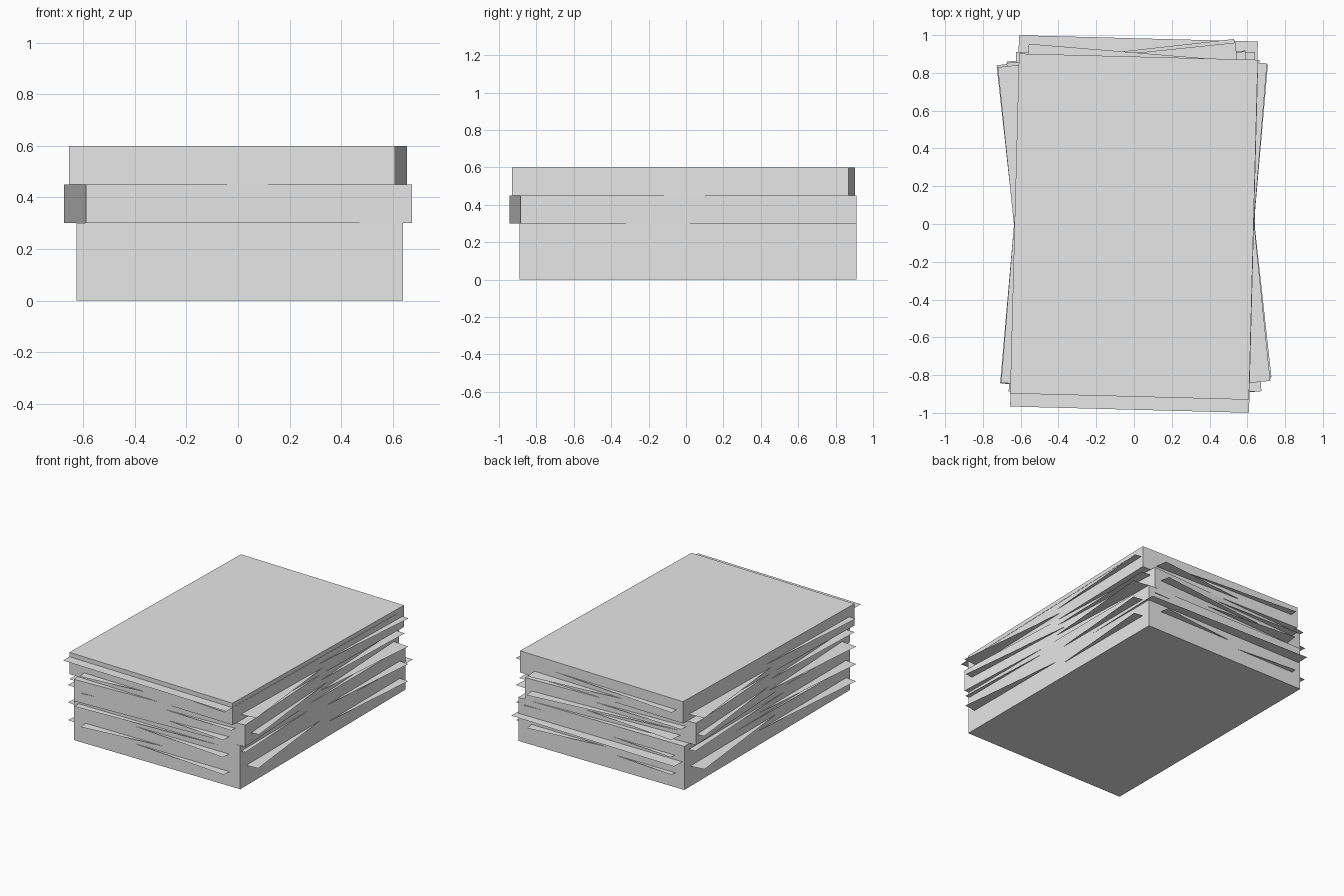
import bpy
from math import radians

if "Cube" in bpy.data.objects:
    bpy.data.objects.remove(bpy.data.objects["Cube"], do_unlink=True)

WIDTH, LENGTH = 1.265, 1.80

paper = bpy.data.materials.new("light_grey_paper")
paper.use_nodes = True
colour = (0.8, 0.8, 0.8, 1)
paper.diffuse_color = colour
paper.node_tree.nodes["Principled BSDF"].inputs["Base Color"].default_value = colour


def finish(name, size):
    obj = bpy.context.object
    obj.name = name
    obj.scale = size
    obj.data.materials.append(paper)
    bpy.ops.object.transform_apply(location=False, rotation=False, scale=True)


def add_block(name, x, y, low, high, turn):
    bpy.ops.mesh.primitive_cube_add(size=1, location=(x, y, (low + high) / 2),
                                    rotation=(0, 0, radians(turn)))
    finish(name, (WIDTH, LENGTH, high - low))


def add_sheet(name, x, y, z, turn):
    bpy.ops.mesh.primitive_plane_add(size=1, location=(x, y, z),
                                     rotation=(0, 0, radians(turn)))
    finish(name, (WIDTH, LENGTH, 1))


# Three squared-up bundles of paper
add_block("bottom_bundle", 0.007, 0.011, 0, 0.30, 0)
add_block("middle_bundle", 0, -0.016, 0.30, 0.45, 2.7)
add_block("top_bundle", 0, -0.014, 0.45, 0.60, -1.5)

# Loose sheets sticking out of the bundles: x, y, height, turn
sheets = [
    (0, 0.0, 0.10, -4.8),
    (0, 0.01, 0.14, 6.2),
    (0, 0.083, 0.19, -1.5),
    (0, 0.0, 0.22, -5.0),
    (0, -0.01, 0.26, 2.6),
    (0, 0.0, 0.34, -5.0),
    (0, 0.015, 0.37, 6.3),
    (0, -0.01, 0.41, -2.0),
    (0, 0.0, 0.49, 5.9),
    (0, 0.005, 0.53, -4.7),
    (0, -0.083, 0.57, -1.5),
]
for number, (x, y, z, turn) in enumerate(sheets, 1):
    add_sheet(f"loose_sheet_{number}", x, y, z, turn)
